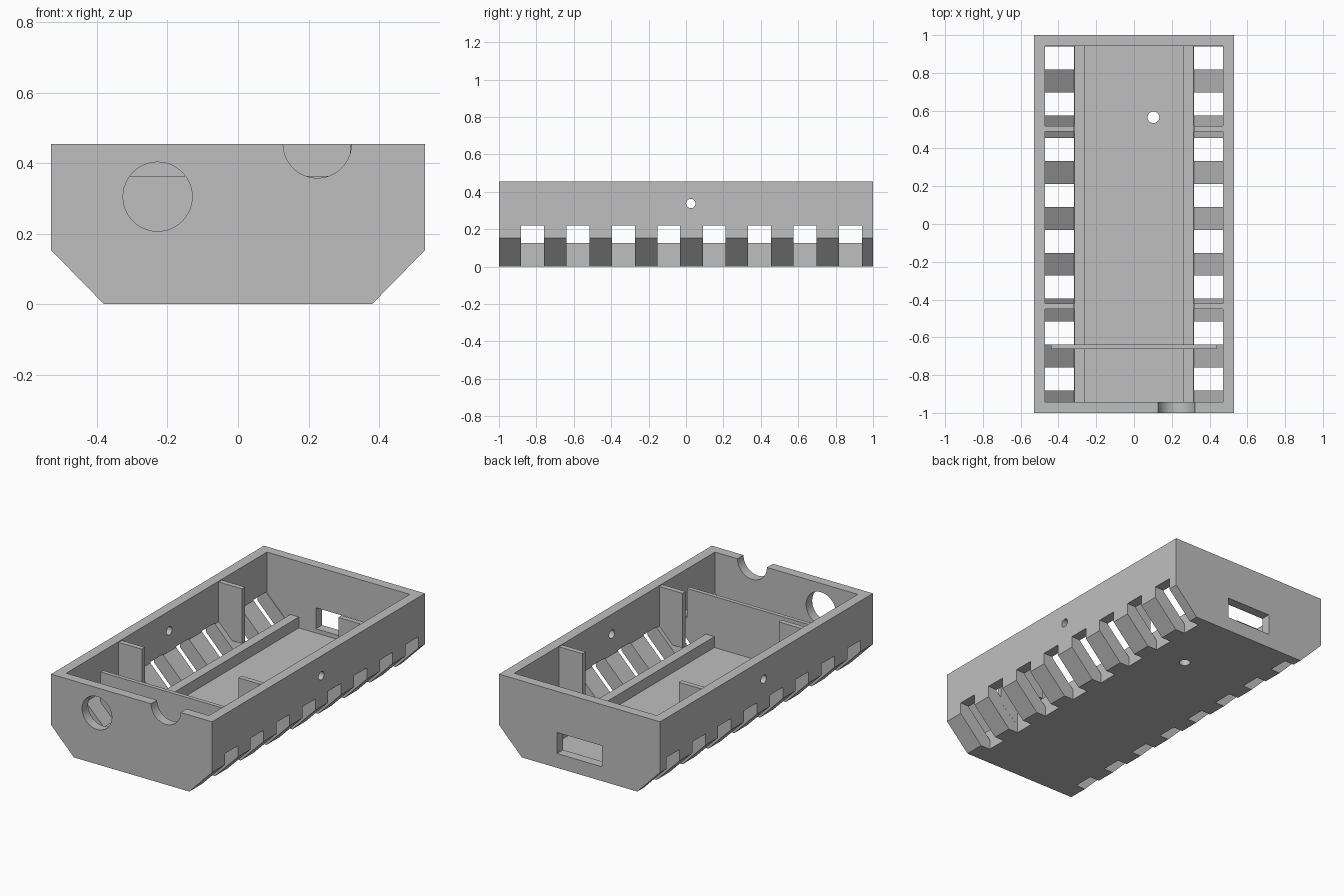
import bpy, bmesh
from mathutils import Matrix

cube = bpy.data.objects.get("Cube")
if cube:
    bpy.data.objects.remove(cube, do_unlink=True)

grey = bpy.data.materials.new("light_grey")
grey.use_nodes = True
colour = (0.52, 0.52, 0.52, 1)
grey.diffuse_color = colour
grey.node_tree.nodes["Principled BSDF"].inputs["Base Color"].default_value = colour

HALF_W, HEIGHT = 0.53, 0.455
INNER_W, INNER_L, FLOOR = 0.47, 0.943, 0.06
RAIL_OUT, RAIL_IN, RAIL_TOP = 0.317, 0.26, 0.125


def add_prism(bm, outline, y0, y1):
    """Extrude an (x, z) outline along y."""
    face = bm.faces.new([bm.verts.new((x, y0, z)) for x, z in outline])
    new = bmesh.ops.extrude_face_region(bm, geom=[face])["geom"]
    verts = [v for v in new if isinstance(v, bmesh.types.BMVert)]
    bmesh.ops.translate(bm, verts=verts, vec=(0, y1 - y0, 0))


def add_box(bm, x0, x1, y0, y1, z0, z1):
    add_prism(bm, [(x0, z0), (x1, z0), (x1, z1), (x0, z1)], y0, y1)


def add_cylinder(bm, centre, radius, depth, axis):
    turn = {"X": Matrix.Rotation(1.5708, 4, "Y"),
            "Y": Matrix.Rotation(1.5708, 4, "X"),
            "Z": Matrix.Identity(4)}[axis]
    bmesh.ops.create_cone(bm, cap_ends=True, segments=48, radius1=radius,
                          radius2=radius, depth=depth,
                          matrix=Matrix.Translation(centre) @ turn)


def finish(bm, name):
    bmesh.ops.recalc_face_normals(bm, faces=bm.faces)
    mesh = bpy.data.meshes.new(name)
    bm.to_mesh(mesh)
    bm.free()
    mesh.materials.append(grey)
    obj = bpy.data.objects.new(name, mesh)
    bpy.context.collection.objects.link(obj)
    return obj


def mirrored(right_half):
    return right_half + [(-x, z) for x, z in reversed(right_half)]


def cut(target, bm, name):
    cutter = finish(bm, name)
    cutter.hide_render = True
    mod = target.modifiers.new(name, "BOOLEAN")
    mod.operation, mod.solver, mod.object = "DIFFERENCE", "EXACT", cutter
    bpy.context.view_layer.objects.active = target
    bpy.ops.object.modifier_apply(modifier=name)
    bpy.data.objects.remove(cutter, do_unlink=True)


# Tray body with chamfered lower edges
bm = bmesh.new()
add_prism(bm, mirrored([(0.38, 0), (HALF_W, 0.153), (HALF_W, HEIGHT)]), -1, 1)
body = finish(bm, "tray_body")

# Hollow interior
bm = bmesh.new()
add_prism(bm, mirrored([(RAIL_OUT, FLOOR), (INNER_W, 0.214), (INNER_W, 0.7)]),
          -INNER_L, INNER_L)
cut(body, bm, "interior_cutter")

# Vent slots along both lower edges
bm = bmesh.new()
for i in range(8):
    y = -0.82 + i * 0.2427
    for s in (-1, 1):
        x0, x1 = sorted((s * RAIL_OUT, s * 0.7))
        add_box(bm, x0, x1, y - 0.061, y + 0.061, -0.1, 0.22)
cut(body, bm, "slot_cutter")

# Front cable holes, side screw holes, floor hole and rear port
bm = bmesh.new()
add_cylinder(bm, (-0.228, -1, 0.305), 0.098, 0.3, "Y")
add_cylinder(bm, (0.225, -1, HEIGHT), 0.097, 0.3, "Y")
add_cylinder(bm, (0, 0.026, 0.337), 0.025, 1.4, "X")
add_cylinder(bm, (0.103, 0.565, 0), 0.031, 0.3, "Z")
add_box(bm, -0.148, 0.148, 0.85, 1.1, 0.085, 0.21)
cut(body, bm, "hole_cutter")

# Support rails and upright wall tabs, one set per side
for side, s in (("right", 1), ("left", -1)):
    bm = bmesh.new()
    x0, x1 = sorted((s * RAIL_IN, s * (RAIL_OUT - 0.001)))
    add_box(bm, x0, x1, -0.96, 0.96, 0.04, RAIL_TOP)
    finish(bm, side + "_rail")
    for where, y in (("front", -0.45), ("rear", 0.49)):
        bm = bmesh.new()
        outline = [(RAIL_OUT, 0.45), (0.5, 0.45), (0.5, 0.2),
                   (0.4, RAIL_TOP), (RAIL_OUT, RAIL_TOP)]
        add_prism(bm, [(s * x, z) for x, z in outline], y, y + 0.03)
        finish(bm, side + "_" + where + "_tab")

# Thin cross divider behind the front wall
bm = bmesh.new()
add_prism(bm, mirrored([(0.3, 0.03), (0.44, 0.15), (0.44, 0.363)]), -0.662, -0.638)
finish(bm, "cross_divider")
